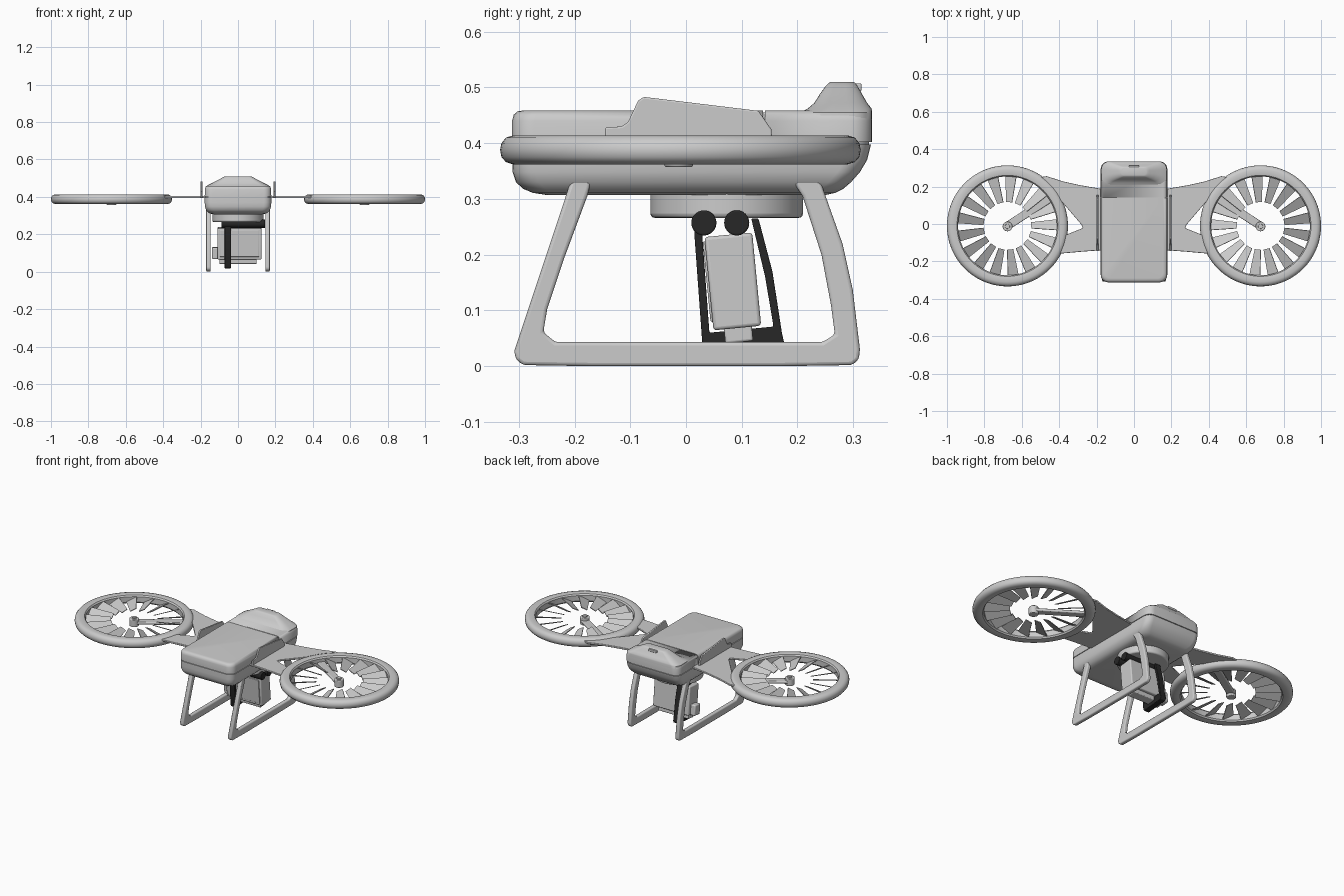
import bpy, bmesh, math
from mathutils import Matrix, Vector

if "Cube" in bpy.data.objects:
    bpy.data.objects.remove(bpy.data.objects["Cube"])

dark = bpy.data.materials.new("dark_plastic")
dark.diffuse_color = (0.02, 0.02, 0.02, 1)
dark.use_nodes = True
dark.node_tree.nodes["Principled BSDF"].inputs["Base Color"].default_value = dark.diffuse_color


def finish(name, bm, bevel=0.0, mat=None, segments=3):
    bmesh.ops.recalc_face_normals(bm, faces=bm.faces)
    me = bpy.data.meshes.new(name)
    bm.to_mesh(me)
    bm.free()
    ob = bpy.data.objects.new(name, me)
    bpy.context.collection.objects.link(ob)
    if mat:
        me.materials.append(mat)
    bpy.ops.object.select_all(action='DESELECT')
    ob.select_set(True)
    bpy.context.view_layer.objects.active = ob
    bpy.ops.object.shade_smooth_by_angle(angle=math.radians(35))
    if bevel:
        b = ob.modifiers.new("bevel", 'BEVEL')
        b.width, b.segments, b.limit_method = bevel, segments, 'ANGLE'
    return ob


def skin(name, rings, closed=False, **kw):
    """Join rings of points; cap the ends unless closed."""
    bm = bmesh.new()
    vs = [[bm.verts.new(p) for p in r] for r in rings]
    n = len(vs[0])
    for i in range(len(vs) if closed else len(vs) - 1):
        a, b = vs[i], vs[(i + 1) % len(vs)]
        for j in range(n):
            bm.faces.new((a[j], a[(j + 1) % n], b[(j + 1) % n], b[j]))
    if not closed:
        bm.faces.new(vs[0])
        bm.faces.new(vs[-1])
    return finish(name, bm, **kw)


def side_plate(name, pts, x, thick, **kw):
    """Extrude a (y, z) outline along x."""
    return skin(name, [[(x + d, y, z) for y, z in pts] for d in (-thick / 2, thick / 2)], **kw)


def rounded(z, hx, y0, y1, r, n=6):
    pts = []
    for k, (cx, cy) in enumerate([(hx - r, y1 - r), (r - hx, y1 - r), (r - hx, y0 + r), (hx - r, y0 + r)]):
        for i in range(n + 1):
            a = math.pi / 2 * (k + i / n)
            pts.append((cx + r * math.cos(a), cy + r * math.sin(a), z))
    return pts


def shell(name, levels):
    return skin(name, [rounded(*l) for l in levels])


def box(name, loc, size, rot=None, **kw):
    bm = bmesh.new()
    m = Matrix.Translation(loc) @ (rot or Matrix()) @ Matrix.Diagonal((*size, 1))
    bmesh.ops.create_cube(bm, size=1, matrix=m)
    return finish(name, bm, **kw)


def cyl(name, loc, r, depth, rot=None, **kw):
    bm = bmesh.new()
    bmesh.ops.create_cone(bm, cap_ends=True, segments=40, radius1=r, radius2=r, depth=depth,
                          matrix=Matrix.Translation(loc) @ (rot or Matrix()))
    return finish(name, bm, **kw)


# Body shells with a thin recessed seam between them
shell("lower_shell", [(.307, .13, -.25, .25, .03), (.311, .15, -.275, .268, .035),
                      (.318, .161, -.292, .282, .04), (.33, .171, -.305, .296, .04),
                      (.348, .177, -.311, .312, .04), (.37, .178, -.312, .325, .04),
                      (.398, .178, -.312, .332, .04)])
shell("seam_core", [(.39, .174, -.307, .328, .04), (.41, .174, -.307, .328, .04)])
upper = shell("upper_shell", [(.402, .178, -.312, .334, .04), (.44, .177, -.312, .334, .04),
                              (.451, .174, -.309, .332, .04), (.457, .167, -.302, .326, .036),
                              (.459, .155, -.29, .315, .03)])

# Groove separating the front lid from the rear cover
cutter = skin("groove_cutter", [[(x, y, z) for x, z in
              ((-.2, .40), (-.2, .5), (.2, .5), (.2, .40), (.174, .40), (.174, .445), (.165, .455),
               (-.165, .455), (-.174, .445), (-.174, .40))] for y in (.138, .142)])
cutter.hide_render = True
cutter.hide_viewport = True
cut = upper.modifiers.new("groove", 'BOOLEAN')
cut.operation, cut.object, cut.solver = 'DIFFERENCE', cutter, 'EXACT'

# Raised rear hump
shell("rear_hump", [(.43, .176, .19, .334, .04), (.455, .174, .205, .334, .04), (.462, .163, .218, .333, .04),
                    (.472, .142, .23, .325, .035), (.488, .112, .24, .316, .03), (.502, .085, .25, .308, .022),
                    (.508, .074, .256, .304, .02), (.51, .066, .26, .3, .018)])
box("hump_slot", (0, .307, .5), (.055, .016, .014), bevel=.003)

# Landing gear outline (y, z)
leg = [(-.204, .34), (-.308, .027), (-.305, .012), (-.292, .002), (-.17, 0), (.17, 0), (.298, .002),
       (.31, .012), (.312, .03), (.299, .138), (.281, .219), (.238, .34), (.186, .34), (.209, .305),
       (.243, .2), (.26, .11), (.267, .057), (.245, .043), (-.234, .043), (-.256, .061), (-.249, .102),
       (-.218, .195), (-.177, .305), (-.168, .34)]
guard = [(-.145, .395), (-.145, .428), (-.115, .43), (-.104, .438), (-.086, .476), (-.076, .483),
         (.13, .458), (.153, .425), (.156, .395)]
wing = [(.17, .187), (.29, .208), (.38, .228), (.467, .256), (.5, .25), (.48, .21), (.43, .17),
        (.28, -.005), (.274, -.022), (.37, -.06), (.42, -.155), (.38, -.157), (.28, -.148), (.17, -.14)]
# Duct ring cross-section (radius, z)
duct = [(.264, .372), (.27, .364), (.28, .362), (.3, .362), (.313, .366), (.321, .375), (.3235, .388),
        (.321, .4), (.313, .41), (.3, .414), (.28, .414), (.27, .412), (.264, .404)]
BLADES = 17

for s, side in ((1, "right"), (-1, "left")):
    side_plate(side + "_landing_leg", leg, s * .158, .024, bevel=.006)
    side_plate(side + "_side_guard", guard, s * .195, .01, bevel=.003)
    skin(side + "_wing_plate", [[(s * x, y, z) for x, y in wing] for z in (.394, .405)], bevel=.003)

    cx, cy = s * .6765, -.01
    skin(side + "_duct_ring", [[(cx + r * math.cos(a), cy + r * math.sin(a), z) for r, z in duct]
         for a in (math.tau * i / 96 for i in range(96))], closed=True)

    # Tilted, tapered blades fixed to the inside of the ring
    bm = bmesh.new()
    arm_angle = math.radians(147)
    for i in range(BLADES):
        a = arm_angle + math.tau * (i + .5) / BLADES
        place = (Matrix.Translation((.6765, cy, .388)) @ Matrix.Rotation(a, 4, 'Z')
                 @ Matrix.Rotation(math.radians(28), 4, 'X'))
        vs = []
        for z in (-.002, .002):
            for x, y in ((.127, -.018), (.27, -.033), (.27, .033), (.127, .018)):
                p = place @ Vector((x, y, z))
                vs.append(bm.verts.new((s * p.x, p.y, p.z)))
        bm.faces.new(vs[:4])
        bm.faces.new(vs[4:])
        for k in range(4):
            j = (k + 1) % 4
            bm.faces.new((vs[k], vs[j], vs[4 + j], vs[4 + k]))
    finish(side + "_fan_blades", bm)

    # Motor hub and its support arm
    cyl(side + "_motor_hub", (cx, cy - .003, .379), .026, .044, bevel=.004)
    cyl(side + "_hub_cap", (cx, cy - .003, .403), .013, .012, bevel=.002)
    d = Vector((s * math.cos(arm_angle), math.sin(arm_angle), 0))
    box(side + "_motor_arm", Vector((cx, cy, .378)) + d * .14, (.28, .044, .016),
        Matrix.Rotation(math.atan2(d.y, d.x), 4, 'Z'), bevel=.005)

# Camera mount disc under the body
cyl("mount_disc", (0, .073, .291), .137, .05, bevel=.008)

# Twin dark rods and the strap that carries the camera
rot_x = Matrix.Rotation(math.pi / 2, 4, 'Y')
for y, nm in ((.032, "front_rod"), (.091, "rear_rod")):
    cyl("gimbal_" + nm, (.028, y, .257), .0225, .235, rot_x, mat=dark, bevel=.003)
strap = [(.015, .26), (.015, .237), (.03, .03), (.036, .018), (.172, .03), (.176, .042), (.172, .06),
         (.155, .17), (.13, .265), (.117, .265), (.142, .16), (.157, .071), (.042, .06), (.029, .237), (.029, .26)]
side_plate("gimbal_strap", strap, -.054, .034, mat=dark, bevel=.003)

# Tilted camera box with a front rim, base step and side knob
tilt = Matrix.Rotation(math.radians(5.5), 4, 'X')
box("camera_box", (.008, .084, .152), (.235, .086, .168), tilt, bevel=.006)
box("camera_front_panel", (.008, .042, .152), (.21, .01, .145), tilt, bevel=.003)
box("camera_base", (0, .094, .06), (.2, .05, .034), tilt, bevel=.004)
box("camera_side_knob", (-.122, .088, .1), (.034, .05, .062), tilt, bevel=.006)
